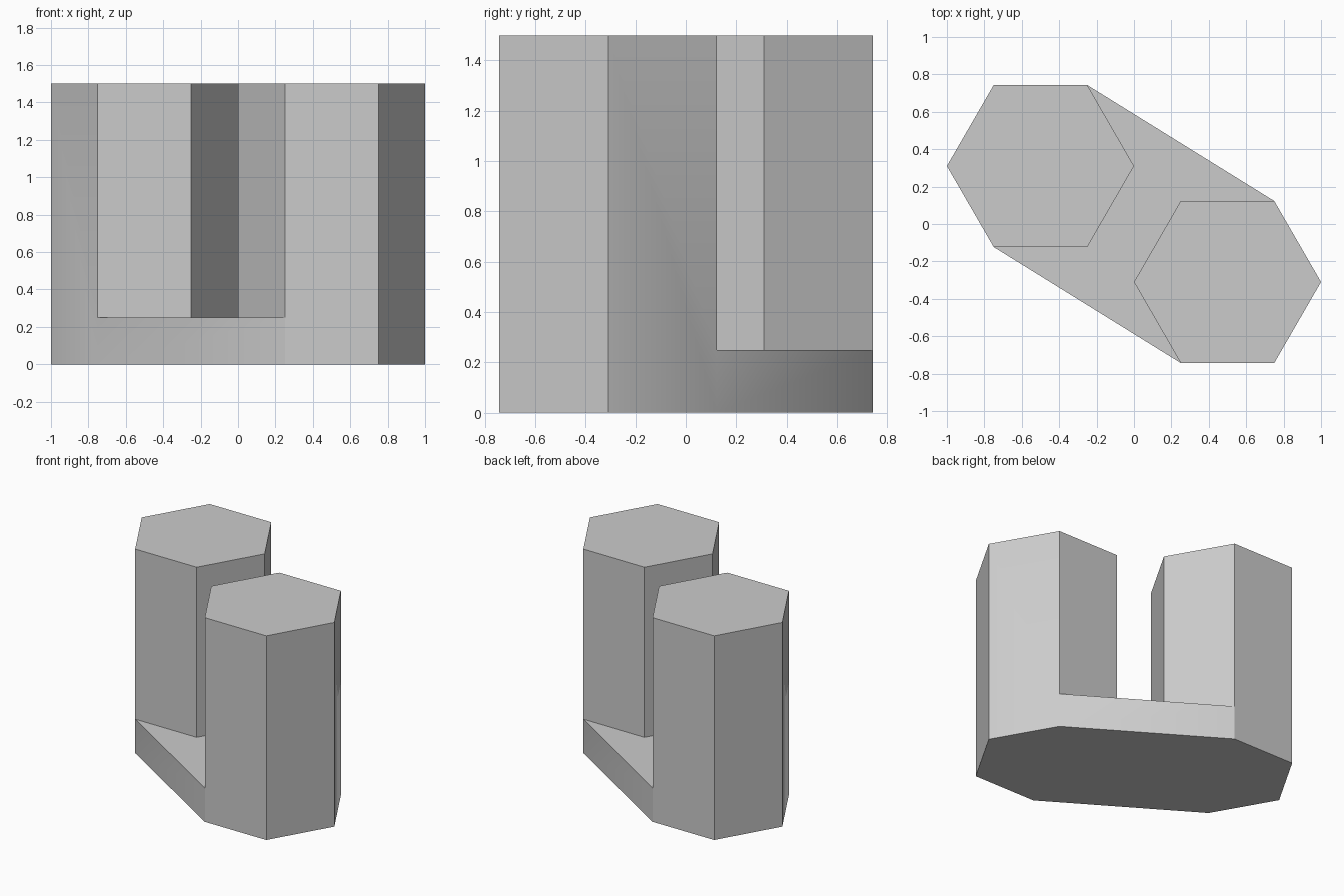
import bpy, bmesh
from math import cos, sin, pi, radians

cube = bpy.data.objects.get("Cube")
if cube:
    bpy.data.objects.remove(cube)

RADIUS, BASE, HEIGHT = 0.5, 0.25, 1.5
CENTRES = {"back": (-0.5, 0.31), "front": (0.5, -0.31)}

# Plain grey for the whole body
grey = bpy.data.materials.new("plain grey")
grey.use_nodes = True
colour = (0.6, 0.6, 0.6, 1)
grey.diffuse_color = colour
grey.node_tree.nodes["Principled BSDF"].inputs["Base Color"].default_value = colour

bm = bmesh.new()
cache = {}


def vert(column, i, z):
    """Shared corner i of a hexagonal column at height z."""
    key = (column, i % 6, z)
    if key not in cache:
        cx, cy = CENTRES[column]
        a = i * pi / 3
        cache[key] = bm.verts.new((cx + RADIUS * cos(a), cy + RADIUS * sin(a), z))
    return cache[key]


def face(*corners):
    bm.faces.new([vert(*c) for c in corners])


# Two hexagonal columns; outer walls reach the ground, inner walls the base top
for name, outer in (("back", (1, 2, 3)), ("front", (4, 5, 0))):
    face(*[(name, i, HEIGHT) for i in range(6)])
    first, last = outer[0], (outer[-1] + 1) % 6
    for i in range(6):
        j = (i + 1) % 6
        if i in outer:
            wall = [(name, i, 0), (name, j, 0)]
            if j == last:
                wall.append((name, j, BASE))
            wall += [(name, j, HEIGHT), (name, i, HEIGHT)]
            if i == first:
                wall.append((name, i, BASE))
        else:
            wall = [(name, i, BASE), (name, j, BASE), (name, j, HEIGHT), (name, i, HEIGHT)]
        face(*wall)

# Low base joining the columns: two slanted sides, top and underside
for a, b in ((("back", 4), ("front", 4)), (("front", 1), ("back", 1))):
    face((*a, 0), (*b, 0), (*b, BASE), (*a, BASE))
face(*[("front", i, BASE) for i in (4, 3, 2, 1)], *[("back", i, BASE) for i in (1, 0, 5, 4)])
face(*[("back", i, 0) for i in (4, 3, 2, 1)], *[("front", i, 0) for i in (1, 0, 5, 4)])
bmesh.ops.recalc_face_normals(bm, faces=bm.faces)

mesh = bpy.data.meshes.new("twin_columns")
bm.to_mesh(mesh)
bm.free()
mesh.materials.append(grey)
body = bpy.data.objects.new("twin_columns", mesh)
bpy.context.collection.objects.link(body)

# Keep sharp edges, soften only the shallow corners
bpy.context.view_layer.objects.active = body
body.select_set(True)
bpy.ops.object.shade_smooth_by_angle(angle=radians(30))
